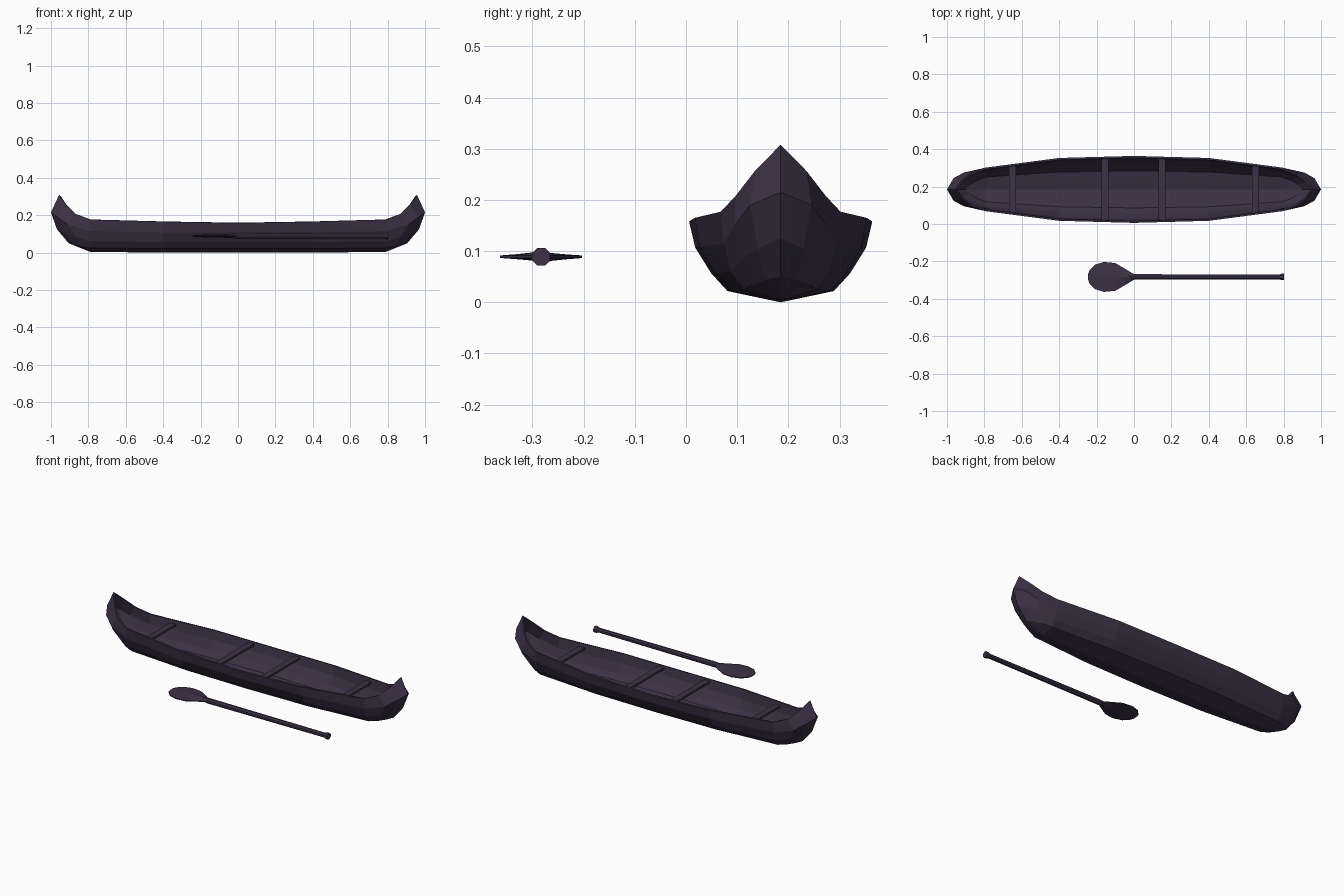
import bpy, bmesh, math

if "Cube" in bpy.data.objects:
    bpy.data.objects.remove(bpy.data.objects["Cube"])

wood = bpy.data.materials.new("dark plum wood")
wood.diffuse_color = (0.045, 0.032, 0.061, 1)
wood.use_nodes = True
wood.node_tree.nodes["Principled BSDF"].inputs["Base Color"].default_value = wood.diffuse_color
CY = 0.185          # centre line of the canoe
PY, PZ = -0.283, 0.089  # axis of the paddle


def make(name, bm, loc):
    me = bpy.data.meshes.new(name)
    bm.to_mesh(me)
    bm.free()
    me.materials.append(wood)
    ob = bpy.data.objects.new(name, me)
    ob.location = loc
    bpy.context.collection.objects.link(ob)
    return ob


# Hull: one quarter, lines from rim to keel, each running from midship to stem
lines = [
    [(0, .179, .158), (.4, .168, .165), (.79, .117, .177), (.87, .088, .208), (.92, .050, .257), (.957, 0, .308)],
    [(0, .167, .107), (.4, .158, .108), (.79, .112, .115), (.91, .090, .150), (.965, .060, .190), (1, 0, .215)],
    [(0, .136, .057), (.4, .128, .057), (.79, .098, .060), (.87, .075, .085), (.93, .045, .105), (.968, 0, .125)],
    [(0, .104, .022), (.4, .098, .022), (.79, .072, .025), (.84, .055, .034), (.88, .030, .044), (.905, 0, .050)],
    [(0, 0, 0), (.4, 0, 0), (.79, 0, .004), (.79, 0, .004), (.79, 0, .004), (.79, 0, .004)],
]
bm = bmesh.new()
g = [[bm.verts.new(p) for p in ln] for ln in lines]
for a, b in zip(g, g[1:]):
    for i in range(5):
        bm.faces.new((a[i], a[i + 1], b[i + 1], b[i]))
bmesh.ops.remove_doubles(bm, verts=bm.verts, dist=1e-5)
hull = make("hull", bm, (0, CY, 0))
mir = hull.modifiers.new("mirror", 'MIRROR')
mir.use_axis = (True, True, False)
sol = hull.modifiers.new("shell", 'SOLIDIFY')
sol.thickness = 0.01
sol.offset = -1

# Thwarts across the hull, just under the rim
for n, (x, half) in enumerate([(-.65, .128), (-.155, .167), (.15, .167), (.65, .128)]):
    bm = bmesh.new()
    bmesh.ops.create_cube(bm, size=1)
    for v in bm.verts:
        v.co.x *= 0.038
        v.co.y *= 2 * half
        v.co.z *= 0.012
    make("thwart_%d" % (n + 1), bm, (x, CY, 0.147))

# Paddle shaft and grip: eight-sided rings along x
bm = bmesh.new()
rings = []
for x, r in [(-.03, .012), (0, .016), (.775, .0135), (.79, .019), (.803, .019)]:
    rings.append([bm.verts.new((x, r * math.cos(math.pi * (k + .5) / 4), r * math.sin(math.pi * (k + .5) / 4)))
                  for k in range(8)])
for a, b in zip(rings, rings[1:]):
    for k in range(8):
        bm.faces.new((a[k], b[k], b[(k + 1) % 8], a[(k + 1) % 8]))
bm.faces.new(rings[0])
bm.faces.new(rings[-1])
bmesh.ops.recalc_face_normals(bm, faces=bm.faces)
make("paddle_shaft", bm, (0, PY, PZ))

# Paddle blade: diamond sections, thick at the spine and thin at the edges
bm = bmesh.new()
rings = []
for x, w, t in [(.0, .015, .013), (-.05, .045, .010), (-.10, .074, .009), (-.16, .080, .008),
                (-.21, .065, .006), (-.238, .036, .004), (-.245, .016, .003)]:
    e = 0.0025
    rings.append([bm.verts.new((x, y, z)) for y, z in
                  [(w, e), (0, t), (-w, e), (-w, -e), (0, -t), (w, -e)]])
for a, b in zip(rings, rings[1:]):
    for k in range(6):
        bm.faces.new((a[k], b[k], b[(k + 1) % 6], a[(k + 1) % 6]))
bm.faces.new(rings[0])
bm.faces.new(rings[-1])
bmesh.ops.recalc_face_normals(bm, faces=bm.faces)
make("paddle_blade", bm, (0, PY, PZ))
